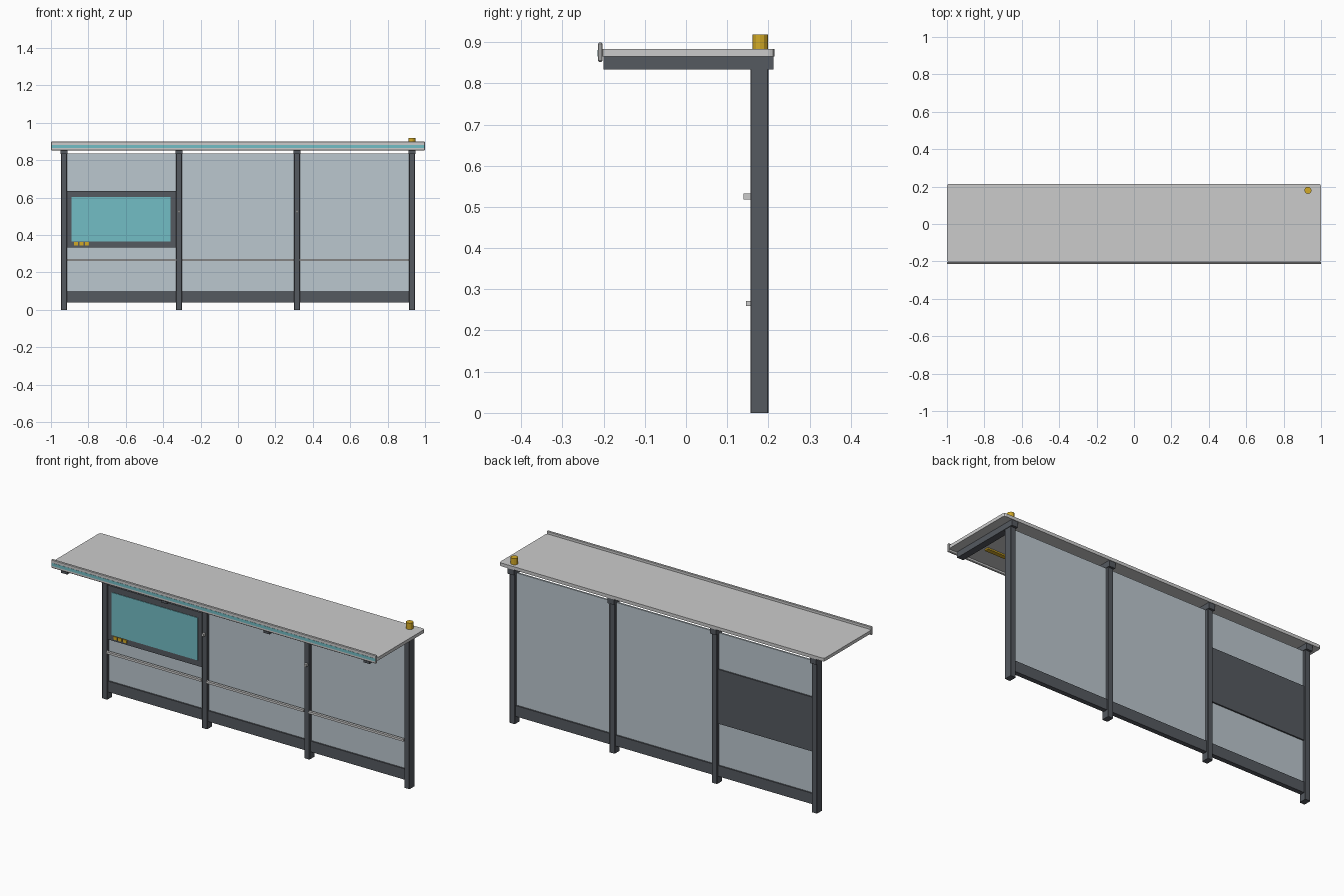
import bpy, bmesh, math

if "Cube" in bpy.data.objects:
    bpy.data.objects.remove(bpy.data.objects["Cube"])


def material(name, rgb):
    m = bpy.data.materials.new(name)
    m.diffuse_color = (*rgb, 1)
    m.use_nodes = True
    m.node_tree.nodes["Principled BSDF"].inputs["Base Color"].default_value = m.diffuse_color
    return m


DARK = material("dark_metal", (0.09, 0.10, 0.115))
GLASS = material("glass", (0.50, 0.57, 0.62))
LIGHT = material("light_metal", (0.55, 0.56, 0.57))
TEAL = material("teal", (0.17, 0.51, 0.56))
YELLOW = material("yellow", (0.65, 0.40, 0.02))


def finish(name, bm, mat):
    me = bpy.data.meshes.new(name)
    bm.to_mesh(me)
    bm.free()
    me.materials.append(mat)
    ob = bpy.data.objects.new(name, me)
    bpy.context.collection.objects.link(ob)
    return ob


def box(name, x, y, z, mat, bevel=0, axis=None, segments=1):
    """Box from (min, max) ranges; bevel all edges or only those along an axis."""
    bm = bmesh.new()
    bmesh.ops.create_cube(bm, size=1)
    for v in bm.verts:
        v.co = [(r[0] + r[1]) / 2 + c * (r[1] - r[0]) for c, r in zip(v.co, (x, y, z))]
    if bevel:
        edges = [e for e in bm.edges if axis is None
                 or abs((e.verts[0].co - e.verts[1].co).normalized()[axis]) > 0.9]
        bmesh.ops.bevel(bm, geom=edges, offset=bevel, segments=segments,
                        affect='EDGES', profile=0.5)
    return finish(name, bm, mat)


def cylinder(name, loc, r, h, sides, mat):
    bm = bmesh.new()
    bmesh.ops.create_cone(bm, cap_ends=True, segments=sides, radius1=r, radius2=r, depth=h)
    bmesh.ops.translate(bm, verts=bm.verts, vec=loc)
    return finish(name, bm, mat)


# posts with roof arms
POSTS = [-0.93, -0.315, 0.315, 0.93]
for i, px in enumerate(POSTS):
    box(f"post_{i}", (px - 0.016, px + 0.016), (0.156, 0.2), (0, 0.84), DARK, 0.002, 2)
    box(f"roof_arm_{i}", (px - 0.019, px + 0.019), (-0.2, 0.212), (0.833, 0.866), DARK)

# latch stubs on the two inner posts
for i, px in enumerate(POSTS[1:3]):
    box(f"post_stub_{i}", (px - 0.006, px + 0.006), (0.139, 0.158), (0.518, 0.533), LIGHT)

# bays: glass, kick panel, lean rail, ceiling light
for i, (a, b) in enumerate(zip(POSTS, POSTS[1:])):
    x = (a + 0.015, b - 0.015)
    mid = (a + b) / 2
    box(f"glass_{i}", x, (0.173, 0.183), (0.095, 0.835), GLASS)
    box(f"kick_panel_{i}", x, (0.165, 0.191), (0.04, 0.1), DARK)
    box(f"rail_{i}", x, (0.146, 0.160), (0.26, 0.272), LIGHT)
    box(f"ceiling_light_{i}", (mid - 0.24, mid + 0.24), (-0.095, -0.07), (0.857, 0.866), YELLOW)

# roof, front fascia and its stripe
box("roof", (-1, 1), (-0.205, 0.215), (0.865, 0.883), LIGHT, 0.012, 2, 2)
box("fascia", (-1, 1), (-0.214, -0.203), (0.852, 0.899), LIGHT, 0.003)
box("fascia_stripe", (-0.997, 0.997), (-0.215, -0.21), (0.865, 0.881), TEAL)

# display board with screen and buttons
box("display_frame", (-0.915, -0.331), (0.163, 0.191), (0.333, 0.635), DARK)
box("display_screen", (-0.89, -0.36), (0.160, 0.165), (0.365, 0.602), TEAL)
for i in range(3):
    cx = -0.867 + i * 0.03
    box(f"button_{i}", (cx - 0.011, cx + 0.011), (0.158, 0.165), (0.344, 0.361), YELLOW)

# roof beacon
cylinder("beacon", (0.93, 0.18, 0.9), 0.019, 0.036, 12, YELLOW)
